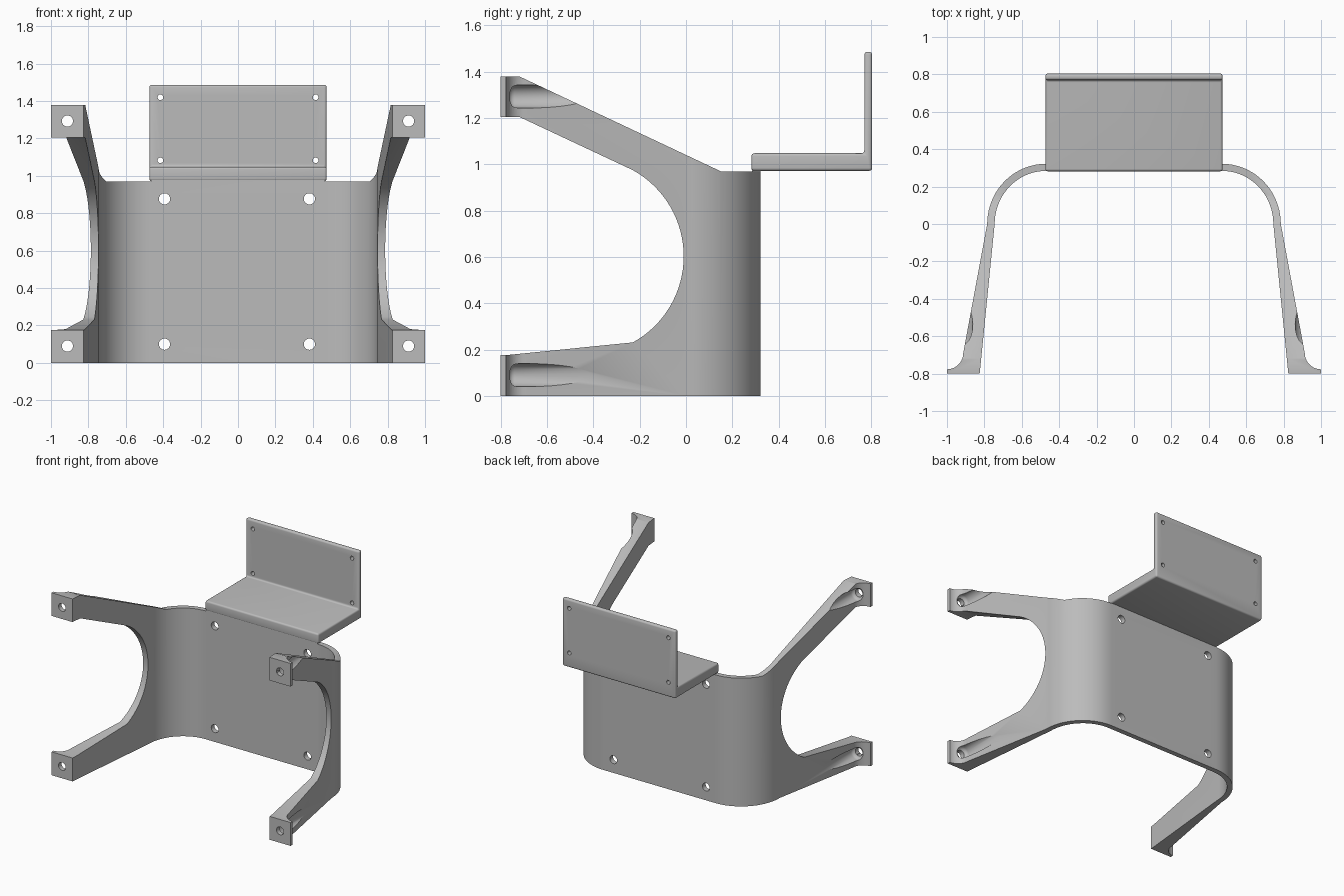
import bpy, bmesh
from math import sin, cos, pi, radians
from mathutils import Vector, Matrix

cube = bpy.data.objects.get("Cube")
if cube:
    bpy.data.objects.remove(cube, do_unlink=True)

grey = bpy.data.materials.new("plain grey")
grey.use_nodes = True
COLOUR = (0.5, 0.5, 0.5, 1)
grey.diffuse_color = COLOUR
grey.node_tree.nodes["Principled BSDF"].inputs["Base Color"].default_value = COLOUR


def finish(bm, name):
    bmesh.ops.recalc_face_normals(bm, faces=bm.faces)
    mesh = bpy.data.meshes.new(name)
    bm.to_mesh(mesh)
    bm.free()
    mesh.materials.append(grey)
    ob = bpy.data.objects.new(name, mesh)
    bpy.context.collection.objects.link(ob)
    return ob


def prism(name, points, offset):
    """Extrude a closed outline of 3D points along offset."""
    bm = bmesh.new()
    face = bm.faces.new([bm.verts.new(p) for p in points])
    new = bmesh.ops.extrude_face_region(bm, geom=[face])["geom"]
    bmesh.ops.translate(bm, vec=offset, verts=[v for v in new if isinstance(v, bmesh.types.BMVert)])
    return finish(bm, name)


def rod(x, z, radius, y0, y1, round_end=0):
    """Cylinder along y, used as a cutter."""
    bm = bmesh.new()
    turn = Matrix.Translation((x, (y0 + y1) / 2, z)) @ Matrix.Rotation(pi / 2, 4, 'X')
    bmesh.ops.create_cone(bm, cap_ends=True, segments=32, radius1=radius, radius2=radius,
                          depth=y1 - y0, matrix=turn)
    if round_end:
        rim = [e for e in bm.edges if all(abs(v.co.y - y0) < 1e-4 for v in e.verts)]
        bmesh.ops.bevel(bm, geom=rim, offset=round_end, segments=4, profile=0.5, affect='EDGES')
    return finish(bm, "cutter")


def bake(ob):
    graph = bpy.context.evaluated_depsgraph_get()
    mesh = bpy.data.meshes.new_from_object(ob.evaluated_get(graph))
    ob.modifiers.clear()
    ob.data = mesh


def cut(ob, cutters, operation='DIFFERENCE'):
    for cutter in cutters:
        mod = ob.modifiers.new("cut", 'BOOLEAN')
        mod.operation, mod.solver, mod.object = operation, 'EXACT', cutter
        bake(ob)
        bpy.data.objects.remove(cutter, do_unlink=True)


def smooth(ob):
    bpy.ops.object.select_all(action='DESELECT')
    ob.select_set(True)
    bpy.context.view_layer.objects.active = ob
    bpy.ops.object.shade_smooth_by_angle(angle=radians(30))


def arc(cx, cy, rx, ry, start, end, steps):
    angles = [radians(start + (end - start) * i / steps) for i in range(steps + 1)]
    return [(cx + rx * cos(a), cy + ry * sin(a)) for a in angles]


# Curved wall with legs: plan outline, mirrored across x
outer = arc(0.47, 0, 0.315, 0.322, 90, 0, 20) + arc(1.0, -0.69, 0.087, 0.087, 180, 270, 10) + [(1.0, -0.8)]
inner = [(0.825, -0.8)] + arc(0.47, 0, 0.275, 0.284, 0, 90, 20)
half = outer + inner
plan = outer + inner + [(-x, y) for x, y in reversed(half)]
frame = prism("wall_and_legs", [(x, y, 0) for x, y in plan], Vector((0, 0, 1.5)))

# Side outline shapes the arms and the large round opening
side = [(-0.9, -0.1), (0.4, -0.1), (0.4, 0.97), (0.15, 0.97), (-0.72, 1.38), (-0.9, 1.38),
        (-0.9, 1.205), (-0.72, 1.205)]
side += arc(-0.435, 0.603, 0.425, 0.425, 61, -61, 32)
side += [(-0.77, 0.177), (-0.9, 0.175)]
cut(frame, [prism("cutter", [(-1.2, y, z) for y, z in side], Vector((2.4, 0, 0)))], 'INTERSECT')

# Bolt holes and tool grooves in the feet, screw holes in the wall
cutters = []
for z in (0.09, 1.293):
    for s in (-1, 1):
        cutters.append(rod(s * 0.912, z, 0.03, -0.9, -0.7))
        cutters.append(rod(s * 0.912, z, 0.05, -0.765, -0.3, 0.025))
for z in (0.1, 0.877):
    for x in (-0.393, 0.382):
        cutters.append(rod(x, z, 0.03, 0.2, 0.4))
cut(frame, cutters)
smooth(frame)

# L-shaped bracket with rounded edges
ell = [(0.282, 0.972), (0.804, 0.972), (0.804, 1.486), (0.77, 1.486), (0.77, 1.048), (0.282, 1.048)]
bracket = prism("rear_bracket", [(-0.474, y, z) for y, z in ell], Vector((0.948, 0, 0)))
bevel = bracket.modifiers.new("round", 'BEVEL')
bevel.width, bevel.segments, bevel.limit_method = 0.013, 4, 'ANGLE'
bake(bracket)
cut(bracket, [rod(x, z, 0.015, 0.7, 0.9) for x in (-0.415, 0.415) for z in (1.083, 1.42)])
smooth(bracket)

# Root joining the wall top to the bracket
root = [(0.284, 0.97), (0.322, 0.97), (0.322, 1.02), (0.284, 1.02)]
prism("bracket_root", [(-0.465, y, z) for y, z in root], Vector((0.93, 0, 0)))
